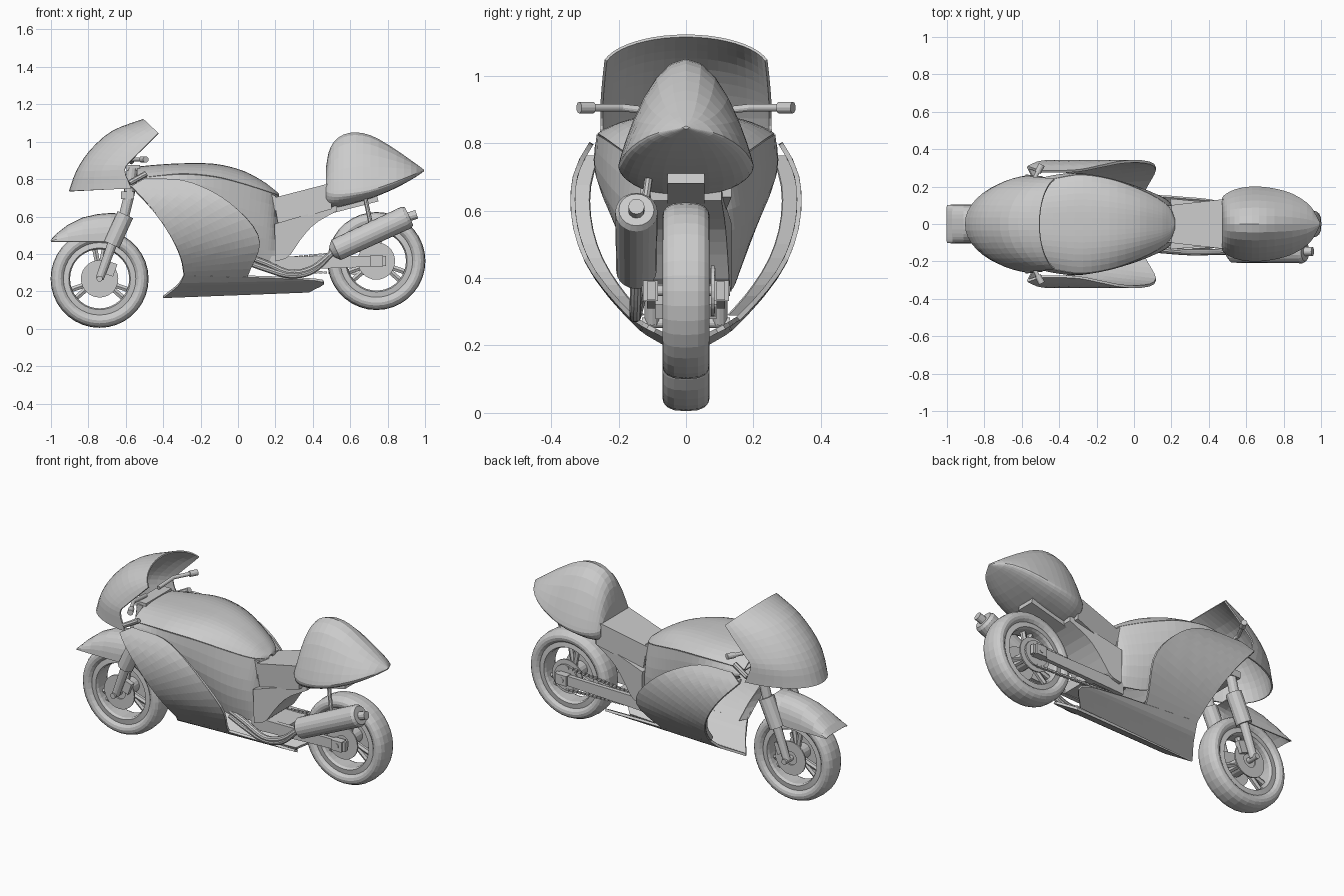
import bpy, bmesh
from math import sin, cos, pi
from mathutils import Vector, Matrix

if "Cube" in bpy.data.objects:
    bpy.data.objects.remove(bpy.data.objects["Cube"])

grey = bpy.data.materials.new("plain grey")
grey.use_nodes = True
grey.diffuse_color = (0.6, 0.6, 0.6, 1)
grey.node_tree.nodes["Principled BSDF"].inputs["Base Color"].default_value = grey.diffuse_color

def finish(name, bm):
    bmesh.ops.recalc_face_normals(bm, faces=bm.faces)
    me = bpy.data.meshes.new(name)
    bm.to_mesh(me)
    bm.free()
    me.materials.append(grey)
    ob = bpy.data.objects.new(name, me)
    bpy.context.collection.objects.link(ob)
    return ob

def loft(name, rows, closed=False, caps=False, ring=False, thick=0):
    """Skin a list of equal-length point rows."""
    bm = bmesh.new()
    vs = [[bm.verts.new(p) for p in row] for row in rows]
    n = len(rows[0])
    for a, b in list(zip(vs, vs[1:])) + ([(vs[-1], vs[0])] if ring else []):
        for i in range(n if closed else n - 1):
            j = (i + 1) % n
            bm.faces.new((a[i], a[j], b[j], b[i]))
    if caps:
        bm.faces.new(vs[0])
        bm.faces.new(vs[-1])
    bmesh.ops.remove_doubles(bm, verts=bm.verts, dist=0.0005)
    ob = finish(name, bm)
    if thick:
        mod = ob.modifiers.new("shell", "SOLIDIFY")
        mod.thickness, mod.offset = thick, 0
    return ob

def spline(pts, t):
    """Smooth curve through points, t from 0 to 1."""
    f = min(max(t, 0), 1) * (len(pts) - 1)
    i = min(int(f), len(pts) - 2)
    f -= i
    p1, p2 = Vector(pts[i]), Vector(pts[i + 1])
    p0 = Vector(pts[i - 1]) if i else p1 * 2 - p2
    p3 = Vector(pts[i + 2]) if i + 2 < len(pts) else p2 * 2 - p1
    return (p1 * 2 + (p2 - p0) * f + (p0 * 2 - p1 * 5 + p2 * 4 - p3) * f ** 2
            + (p1 * 3 - p0 - p2 * 3 + p3) * f ** 3) / 2

def table(pts, x):
    """Linear lookup in (key, value) pairs."""
    for (a, va), (b, vb) in zip(pts, pts[1:]):
        if x <= b:
            return va + (vb - va) * max(0, (x - a) / (b - a))
    return pts[-1][1]

def power(v, e):
    return abs(v) ** e * (1 if v > 0 else -1)

def tube(name, pts, r, n=12, steps=1):
    """Round bar through points, r a number or one radius per point."""
    last = steps * (len(pts) - 1)
    path = [spline(pts, i / last) for i in range(last + 1)]
    rows = []
    for i, p in enumerate(path):
        q = (path[min(i + 1, last)] - path[max(i - 1, 0)]).to_track_quat('Z', 'Y')
        rad = r[i] if isinstance(r, list) else r
        rows.append([p + q @ Vector((rad * cos(2 * pi * k / n), rad * sin(2 * pi * k / n), 0)) for k in range(n)])
    return loft(name, rows, closed=True, caps=True)

def lathe(name, c, prof, n=36):
    """Ring of (radius, y) section round a sideways axis."""
    return loft(name, [[(c[0] + r * cos(2 * pi * k / n), c[1] + y, c[2] + r * sin(2 * pi * k / n))
                        for r, y in prof] for k in range(n)], closed=True, ring=True)

def prism(name, pts, y0, y1):
    return loft(name, [[(x, y, z) for x, z in pts] for y in (y0, y1)], closed=True, caps=True)

def box(name, c, size, tilt=0):
    bm = bmesh.new()
    bmesh.ops.create_cube(bm, size=1, matrix=Matrix.Translation(c) @ Matrix.Rotation(tilt, 4, 'Y')
                          @ Matrix.Diagonal((*size, 1)))
    return finish(name, bm)

# Wheels: tyre, rim, forked spokes, hub, discs, axle
def wheel(label, c):
    angles = [2 * pi * k / 16 for k in range(16)]
    lathe(label + "_tyre", c, [(0.223 + 0.039 * cos(a), 0.07 * power(sin(a), 0.7)) for a in angles])
    lathe(label + "_rim", c, [(0.158, -0.04), (0.165, -0.055), (0.2, -0.05), (0.2, 0.05), (0.165, 0.055), (0.158, 0.04)])
    for k in range(3):
        a = 2 * pi * k / 3 + pi / 2
        for b in (a - 0.16, a + 0.16):
            tube(label + "_spoke", [c + Vector((cos(a), 0, sin(a))) * 0.03, c + Vector((cos(b), 0, sin(b))) * 0.165], 0.016, 6)
    for part, y, r in (("_hub", 0.06, 0.045), ("_axle", 0.13, 0.016)):
        tube(label + part, [c - Vector((0, y, 0)), c + Vector((0, y, 0))], r, 16)
    for s in (-1, 1):
        lathe(label + "_disc", c, [(0.04, s * 0.06), (0.1, s * 0.06), (0.1, s * 0.068), (0.04, s * 0.068)], 28)

wheel("front", Vector((-0.74, 0, 0.267)))
wheel("rear", Vector((0.74, 0, 0.362)))

# Front fork and steering
for s in (-1, 1):
    y = s * 0.1
    tube("fork_slider", [(-0.74, y, 0.267), (-0.67, y, 0.46)], [0.022, 0.026])
    tube("fork_sleeve", [(-0.675, y, 0.45), (-0.602, y, 0.61)], 0.045)
    tube("fork_tube", [(-0.61, y, 0.6), (-0.585, y, 0.7), (-0.565, y, 0.86)], 0.028)
    box("brake_caliper", (-0.68, s * 0.075, 0.32), (0.05, 0.03, 0.07), 0.35)
    tube("handlebar", [(-0.57, s * 0.06, 0.89), (-0.56, s * 0.19, 0.905), (-0.5, s * 0.305, 0.905)], 0.011)
    tube("grip", [(-0.515, s * 0.275, 0.905), (-0.493, s * 0.317, 0.905)], 0.017)
box("lower_clamp", (-0.59, 0, 0.715), (0.07, 0.26, 0.04))
box("upper_clamp", (-0.56, 0, 0.86), (0.07, 0.24, 0.03))
tube("steering_stem", [(-0.585, 0, 0.71), (-0.555, 0, 0.87)], 0.03)

# Front mudguard
guard = [(-1, 0.472, 0.465), (-0.97, 0.505, 0.465), (-0.91, 0.552, 0.465), (-0.83, 0.592, 0.465),
         (-0.75, 0.61, 0.465), (-0.68, 0.616, 0.47), (-0.62, 0.612, 0.59)]
angles = [-pi / 2 + pi * k / 14 for k in range(15)]
loft("front_mudguard", [[(x, 0.1 * power(sin(a), 0.8), low + (top - low) * cos(a) ** 0.8) for a in angles]
                        for x, top, low in guard], thick=0.006)

# Nose fairing and screen
centre = [(-0.9, 0, 0.735), (-0.862, 0, 0.84), (-0.79, 0, 0.95), (-0.67, 0, 1.055), (-0.505, 0, 1.118)]
side = [(-0.57, 0.255, 0.75), (-0.605, 0.25, 0.85), (-0.56, 0.25, 0.91), (-0.49, 0.245, 0.98), (-0.425, 0.238, 1.045)]
rows = []
for i in range(13):
    c, e = spline(centre, i / 12), spline(side, i / 12)
    row = []
    for k in range(-10, 11):
        t = k / 10 * 1.3
        f = (1 - cos(t)) / (1 - cos(1.3))
        row.append((c.x + (e.x - c.x) * f, e.y * sin(t) / sin(1.3), c.z + (e.z - c.z) * f))
    rows.append(row)
loft("nose_fairing", rows, thick=0.008)

# Side fairing, its inward front lip, and belly pan
girth = [(0.17, 0), (0.24, 0.125), (0.3, 0.185), (0.35, 0.228), (0.4, 0.265), (0.45, 0.294), (0.5, 0.314),
         (0.55, 0.328), (0.6, 0.335), (0.65, 0.336), (0.7, 0.329), (0.75, 0.31), (0.8, 0.28)]
front = [(-0.57, 0.76), (-0.45, 0.63), (-0.36, 0.5), (-0.305, 0.38), (-0.288, 0.29)]

def skin(name, front, back, s, n):
    rows = []
    for i in range(n + 1):
        f, b = spline(front, i / n), spline(back, i / n)
        row = []
        for p in [f.lerp(b, k / 16) for k in range(17)]:
            lift = 0.035 * max(0, p.x + 0.4) * max(0, 1 - (p.y - 0.17) / 0.3)
            row.append((p.x, s * table(girth, p.y - lift), p.y))
        rows.append(row)
    loft(name, rows, thick=0.014)

for s in (-1, 1):
    skin("side_fairing", front, [(-0.5, 0.8), (-0.27, 0.785), (-0.04, 0.67), (0.115, 0.48), (0.05, 0.28)], s, 18)
    skin("belly_pan", [(-0.288, 0.29), (-0.32, 0.235), (-0.4, 0.17)], [(0.2, 0.275), (0.455, 0.255), (0.38, 0.2)], s, 8)
    edge = [spline(front, i / 12) for i in range(13)]
    loft("fairing_lip", [[(p.x + d * 0.5, s * (table(girth, p.y) - d), p.y) for d in (0, 0.05)] for p in edge], thick=0.008)
    tube("fairing_stay", [(-0.58, s * 0.25, 0.78), (-0.49, s * 0.24, 0.83)], 0.015, 8)

# Tank (x, half width, rim height, top height) and body sides (x, half width, height)
tank = [(-0.54, 0.215, 0.8, 0.862), (-0.42, 0.24, 0.815, 0.873), (-0.28, 0.26, 0.825, 0.88), (-0.12, 0.235, 0.81, 0.876),
        (0.02, 0.185, 0.775, 0.842), (0.13, 0.13, 0.74, 0.785), (0.19, 0.08, 0.72, 0.74), (0.215, 0.02, 0.71, 0.72)]
lower = [(-0.5, 0.2, 0.74), (-0.35, 0.22, 0.64), (-0.15, 0.17, 0.48), (0.02, 0.14, 0.38), (0.14, 0.115, 0.36), (0.2, 0.1, 0.36)]
stations = [spline(tank, i / 24) for i in range(25)]
loft("tank", [[(x, w * k / 8, rim + (top - rim) * (1 - abs(k / 8) ** 3)) for k in range(-8, 9)]
              for x, w, rim, top in stations], thick=0.01)
for s in (-1, 1):
    rows = []
    for i, (x, w, rim, top) in enumerate(stations):
        a, b = Vector((x, s * w, rim)), spline(lower, i / 24)
        b.y *= s
        rows.append([a.lerp(b, k / 6) + Vector((0, s * 0.03 * sin(pi * k / 6), 0)) for k in range(7)])
    loft("body_side", rows, thick=0.01)
prism("body_back", [(0.14, 0.36), (0.2, 0.36), (0.2, 0.71), (0.14, 0.74)], -0.1, 0.1)

# Seat and its rear frame, which narrows towards the tail
loft("seat", [[(x1, -w, lo), (x0, -w, hi), (x0, w, hi), (x1, w, lo)] for x0, x1, w, lo, hi in
              [(0.19, 0.215, 0.1, 0.555, 0.7), (0.5, 0.5, 0.135, 0.64, 0.78)]], closed=True, caps=True)
arch = [(0.2, 0.36), (0.27, 0.385), (0.33, 0.47), (0.41, 0.56), (0.53, 0.63)]
outline = [(0.195, 0.56), *[spline(arch, i / 10) for i in range(11)], (0.53, 0.66)]
loft("seat_frame", [[(x, s * (0.135 - 0.09 * (x - 0.2)), z) for x, z in outline] for s in (-1, 1)], closed=True, caps=True)
box("tail_support", (0.62, 0, 0.668), (0.26, 0.11, 0.04), -0.25)

# Tail hump (x, bottom, top, half width, widest height)
hump = [(0.47, 0.65, 0.86, 0.14, 0.735), (0.49, 0.645, 0.96, 0.16, 0.725), (0.54, 0.65, 1.025, 0.185, 0.72),
        (0.62, 0.67, 1.05, 0.2, 0.727), (0.72, 0.7, 1.03, 0.195, 0.745), (0.84, 0.75, 0.96, 0.165, 0.785),
        (0.94, 0.805, 0.89, 0.1, 0.825), (0.995, 0.842, 0.85, 0.008, 0.846)]
rows = []
for x, low, top, w, mid in [spline(hump, i / 18) for i in range(19)]:
    angles = [2 * pi * k / 28 for k in range(28)]
    rows.append([(x, w * sin(a), mid + (top - mid) * cos(a) ** 2 ** 0.85 if cos(a) > 0 else mid) if cos(a) >= 0
                 else (x, w * power(sin(a), 0.7), mid + (mid - low) * cos(a)) for a in angles])
loft("tail_hump", rows, closed=True, caps=True)

# Swingarm, chain and sprocket
for s in (-1, 1):
    prism("swingarm", [(0.17, 0.31), (0.17, 0.39), (0.28, 0.385), (0.79, 0.39), (0.79, 0.335), (0.28, 0.315)], s * 0.09, s * 0.115)
    box("axle_block", (0.74, s * 0.105, 0.362), (0.07, 0.045, 0.06))
box("swingarm_bridge", (0.33, 0, 0.352), (0.14, 0.2, 0.06))
tube("sprocket", [(0.74, 0.074, 0.362), (0.74, 0.084, 0.362)], 0.075, 24)
for z0, z1 in ((0.375, 0.425), (0.31, 0.29)):
    for t in [(k + 0.5) / 20 for k in range(20)]:
        box("chain_link", (0.22 + 0.52 * t, 0.08, z0 + (z1 - z0) * t), (0.02, 0.014, 0.012))

# Exhaust on the right side
tube("muffler", [(0.5, -0.147, 0.41), (0.525, -0.147, 0.422), (0.9, -0.147, 0.595), (0.915, -0.147, 0.602)],
     [0.03, 0.06, 0.063, 0.052], 20)
tube("muffler_tip", [(0.91, -0.147, 0.597), (0.955, -0.147, 0.612)], 0.024)
tube("muffler_bracket", [(0.71, -0.13, 0.56), (0.68, -0.11, 0.7)], 0.012, 8)
for dz in (0, 0.03):
    tube("exhaust_pipe", [(0.04, -0.13, 0.36 + dz), (0.15, -0.14, 0.32 + dz), (0.28, -0.15, 0.285 + dz / 2),
                          (0.4, -0.15, 0.31 + dz / 2), (0.51, -0.147, 0.412)], 0.017, 10, 5)
